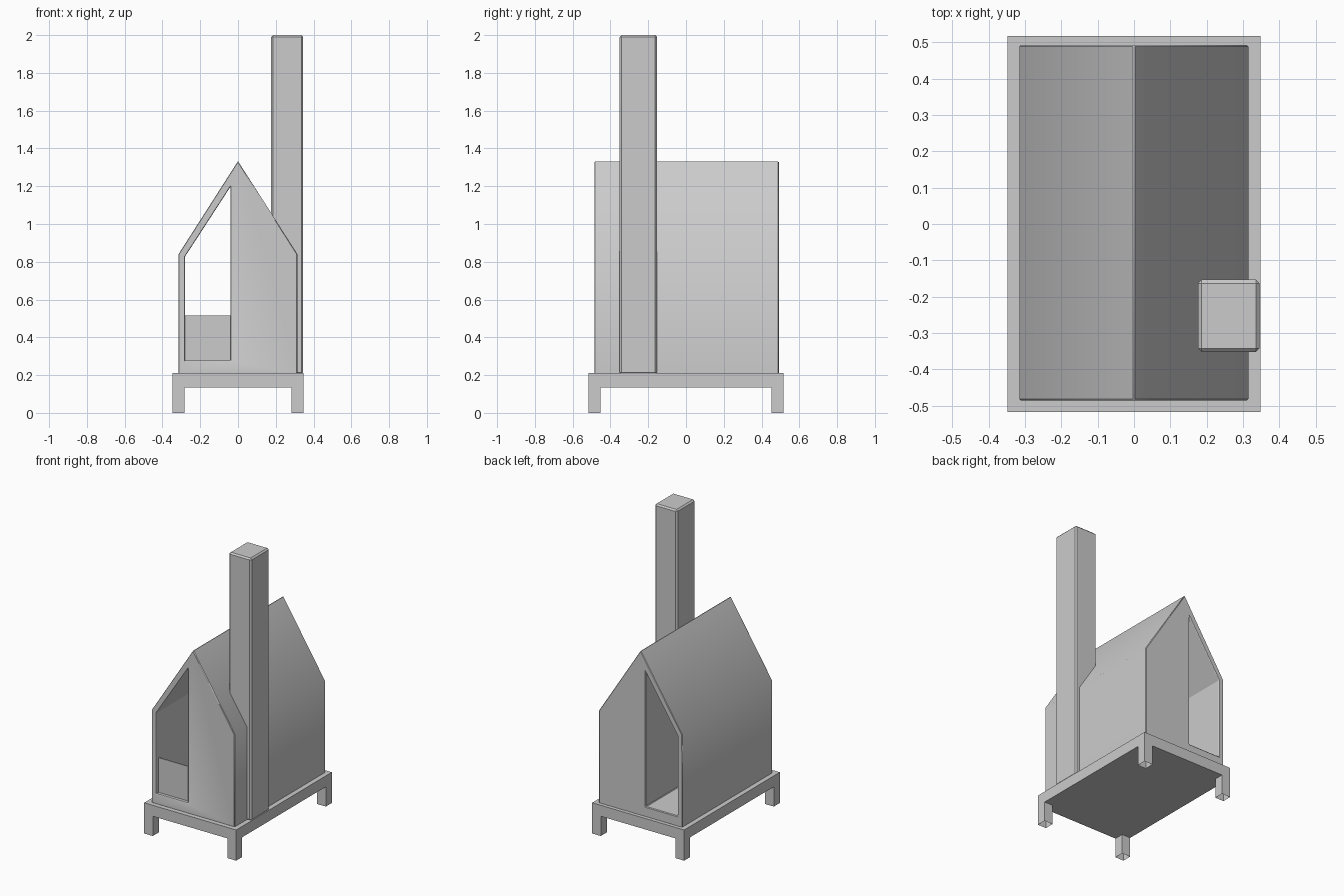
import bpy, bmesh
from math import radians

if "Cube" in bpy.data.objects:
    bpy.data.objects.remove(bpy.data.objects["Cube"])


def finish(name, bm):
    bmesh.ops.recalc_face_normals(bm, faces=bm.faces)
    mesh = bpy.data.meshes.new(name)
    bm.to_mesh(mesh)
    bm.free()
    obj = bpy.data.objects.new(name, mesh)
    bpy.context.collection.objects.link(obj)
    return obj


def box(name, x, y, z, open_bottom=False):
    bm = bmesh.new()
    bmesh.ops.create_cube(bm, size=1)
    for v in bm.verts:
        v.co = [lo if c < 0 else hi for c, (lo, hi) in zip(v.co, (x, y, z))]
    if open_bottom:
        low = [f for f in bm.faces if all(v.co.z == z[0] for v in f.verts)]
        bmesh.ops.delete(bm, geom=low, context='FACES_ONLY')
    return finish(name, bm)


def prism(name, profile, y0, y1):
    # extrude an x-z outline along y
    bm = bmesh.new()
    face = bm.faces.new([bm.verts.new((x, y0, z)) for x, z in profile])
    ext = bmesh.ops.extrude_face_region(bm, geom=[face])['geom']
    verts = [g for g in ext if isinstance(g, bmesh.types.BMVert)]
    bmesh.ops.translate(bm, verts=verts, vec=(0, y1 - y0, 0))
    if len(bm.faces) == len(profile) + 1:
        bm.faces.new([v for v in bm.verts if v not in verts])
    return finish(name, bm)


def soften(obj, width):
    bev = obj.modifiers.new("edge_bevel", 'BEVEL')
    bev.width = width
    bev.segments = 1
    bev.limit_method = 'ANGLE'
    bev.angle_limit = radians(45)


# base slab
box("base", (-0.348, 0.348), (-0.517, 0.517), (0.135, 0.21))

# four corner legs, hollow at the bottom
LEG = 0.065
for sx, side in ((-1, "left"), (1, "right")):
    for sy, end in ((-1, "front"), (1, "back")):
        xs = sorted((sx * 0.348, sx * (0.348 - LEG)))
        ys = sorted((sy * 0.517, sy * (0.517 - LEG)))
        box(f"{end}_{side}_leg", xs, ys, (0.0, 0.135), open_bottom=True)

# gabled body with a tunnel through its left half
body = prism("house_body", [(-0.315, 0.205), (0.315, 0.205), (0.315, 0.84),
                            (0, 1.333), (-0.315, 0.84)], -0.485, 0.492)
cutter = prism("opening_cutter", [(-0.28, 0.278), (-0.04, 0.278),
                                  (-0.04, 1.197), (-0.28, 0.828)], -0.7, 0.7)
cutter.hide_render = True
cutter.hide_viewport = False
cutter.display_type = 'WIRE'
cut = body.modifiers.new("opening", 'BOOLEAN')
cut.operation = 'DIFFERENCE'
cut.solver = 'EXACT'
cut.object = cutter
soften(body, 0.004)

# low panel set just inside the front opening
box("front_panel", (-0.282, -0.038), (-0.46, -0.452), (0.276, 0.515))

# chimney
chimney = box("chimney", (0.176, 0.345), (-0.352, -0.153), (0.205, 2.0))
soften(chimney, 0.01)

# smooth only the shallow bend at the eaves
bpy.ops.object.select_all(action='DESELECT')
body.select_set(True)
bpy.context.view_layer.objects.active = body
bpy.ops.object.shade_smooth_by_angle(angle=radians(40))
